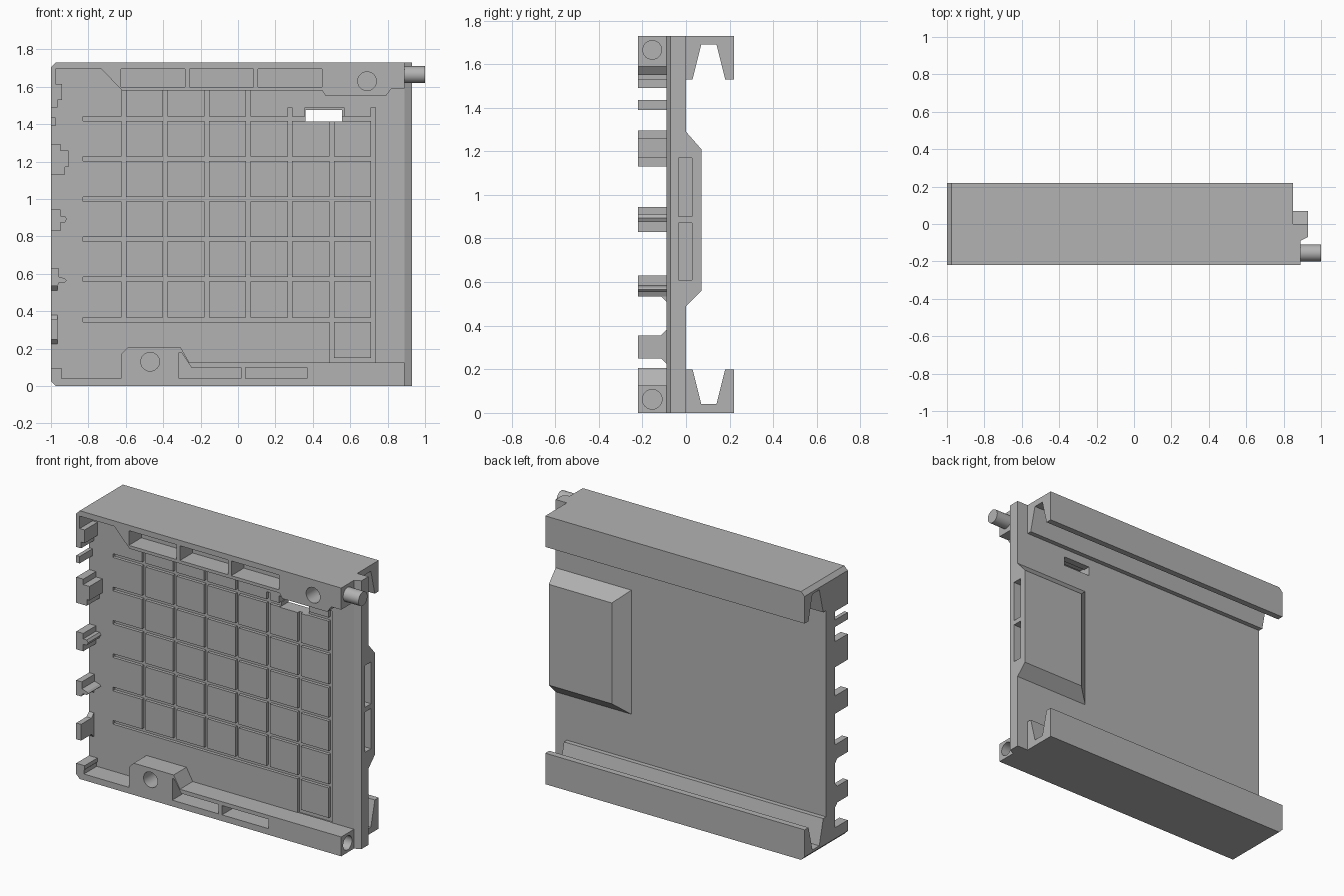
import bpy, bmesh, math
from mathutils import Vector

if "Cube" in bpy.data.objects:
    bpy.data.objects.remove(bpy.data.objects["Cube"])

grey = bpy.data.materials.new("plastic_grey")
grey.use_nodes = True
grey.diffuse_color = (0.45, 0.45, 0.45, 1)
grey.node_tree.nodes["Principled BSDF"].inputs["Base Color"].default_value = (0.45, 0.45, 0.45, 1)

TOP = 1.73
FACE = -0.09    # front of the base plate
FRONT = -0.22   # front of the raised frame
PLACE = {
    "x": lambda a, b, d: Vector((d, a, b)),
    "y": lambda a, b, d: Vector((a, d, b)),
    "z": lambda a, b, d: Vector((a, b, d)),
}


def add_prism(bm, axis, profile, start, end):
    """Extrude a flat profile along an axis."""
    rings = [[bm.verts.new(PLACE[axis](a, b, d)) for a, b in profile] for d in (start, end)]
    faces = [bm.faces.new(rings[0]), bm.faces.new(rings[1][::-1])]
    for i in range(len(profile)):
        j = (i + 1) % len(profile)
        faces.append(bm.faces.new((rings[0][j], rings[0][i], rings[1][i], rings[1][j])))
    bmesh.ops.recalc_face_normals(bm, faces=faces)


def rect(a0, a1, b0, b1):
    return [(a0, b0), (a1, b0), (a1, b1), (a0, b1)]


def circle(a, b, r, n=32):
    return [(a + r * math.cos(math.tau * i / n), b + r * math.sin(math.tau * i / n)) for i in range(n)]


def make(name, *prisms):
    bm = bmesh.new()
    for p in prisms:
        add_prism(bm, *p)
    mesh = bpy.data.meshes.new(name)
    bm.to_mesh(mesh)
    bm.free()
    mesh.materials.append(grey)
    ob = bpy.data.objects.new(name, mesh)
    bpy.context.collection.objects.link(ob)
    return ob


def cut(ob, *prisms):
    """Subtract prisms from a part and bake the result."""
    cutter = make("cutter", *prisms)
    mod = ob.modifiers.new("cut", "BOOLEAN")
    mod.operation, mod.solver, mod.use_self = "DIFFERENCE", "EXACT", True
    mod.object = cutter
    bpy.context.view_layer.update()
    baked = bpy.data.meshes.new_from_object(ob.evaluated_get(bpy.context.evaluated_depsgraph_get()))
    ob.modifiers.clear()
    ob.data = baked
    bpy.data.objects.remove(cutter)


# Base plate with a bevelled right edge
plate = make("base_plate", ("z", [(-1, FACE), (0.89, FACE), (0.93, -0.07), (0.93, 0), (-1, 0)], 0, TOP))
c = 0.025
corners = [("y", [(-1.1, z - s * 0.1), (-1 + c + 0.1, z - s * 0.1), (-1 + c, z), (-1, z + s * c), (-1.1, z + s * c)], -1, 1)
           for z, s in ((0, 1), (TOP, -1))]
cut(plate, *corners)

# Grid of shallow grooves in the plate
w = 0.012
depth = (FACE - 0.05, FACE + 0.02)
columns = [-0.61 + 0.222 * i for i in range(7)]
rows = [0.355 + 0.215 * i for i in range(6)]
tops = [1.6] * 4 + [1.49, 1.43, 1.49]
grooves = [("y", rect(-0.83, columns[6], z - w, z + w), *depth) for z in rows]
for i, x in enumerate(columns):
    grooves.append(("y", rect(x - w, x + w, rows[0] if i < 5 else 0.12, tops[i]), *depth))
grooves.append(("y", rect(columns[5], columns[6], 0.12, 0.15), *depth))
cut(plate, *grooves)

# Window through the plate, with a shallow recess around its top
cut(plate, ("y", rect(0.36, 0.555, 1.415, 1.475), -0.3, 0.1))
cut(plate, ("y", rect(0.355, 0.57, 1.44, 1.487), -0.3, -0.045))

# Raised housing on the back, a bevelled block
housing = make("back_housing", ("x", [(-0.05, 0.49), (0, 0.49), (0.07, 0.56), (0.07, 1.21), (0, 1.29), (-0.05, 1.29)], 0.39, 0.93))
cut(housing, ("z", [(0.3, -0.1), (0.39, -0.1), (0.39, 0), (0.48, 0.07), (0.48, 0.2), (0.3, 0.2)], 0, 2))
slots = [("x", rect(-0.035, 0.028, z0, z1), 0.72, 1.2) for z0, z1 in ((0.61, 0.87), (0.9, 1.17))]
cut(housing, *slots)
cut(plate, *slots)

# Channel rails on the back, mirrored about mid height
lower = [(-0.01, 0), (0.22, 0), (0.22, 0.2), (0.18, 0.2), (0.14, 0.04), (0.07, 0.04), (0.03, 0.2), (-0.01, 0.2)]
for name, profile in (("lower_rail", lower), ("upper_rail", [(y, TOP - z) for y, z in lower])):
    rail = make(name, ("x", profile, -1, 0.85))
    cut(rail, *corners)

BAR = (FRONT, FACE + 0.005)
POCKET = (FRONT - 0.1, FACE - 0.002)

# Upper front bar, joined to the top left hook
upper = make("upper_front_bar", ("y", [
    (-0.975, TOP), (0.89, TOP), (0.89, 1.59), (0.82, 1.59), (0.79, 1.55), (0.47, 1.55), (0.45, 1.58),
    (-0.62, 1.58), (-0.73, 1.695), (-0.975, 1.695), (-0.975, 1.615), (-0.94, 1.615), (-0.94, 1.53),
    (-0.965, 1.53), (-0.965, 1.49), (-1, 1.49), (-1, TOP - c)], *BAR))
cut(upper, *[("y", rect(x, x + 0.342, 1.6, 1.695), *POCKET) for x in (-0.625, -0.26, 0.106)])
cut(upper, ("y", circle(0.69, 1.63, 0.05), *POCKET))

# Lower front bar with pockets, a screw hole and a hinge socket
bar = make("lower_front_bar", ("y", [
    (-0.975, 0), (0.89, 0), (0.89, 0.125), (-0.26, 0.125), (-0.305, 0.205), (-0.59, 0.205), (-0.625, 0.17),
    (-0.625, 0.04), (-0.945, 0.04), (-0.945, 0.065), (-0.94, 0.07), (-0.94, 0.095), (-1, 0.095), (-1, c)], *BAR))
cut(bar,
    ("y", [(-0.315, 0.04), (0.015, 0.04), (0.015, 0.1), (-0.25, 0.1), (-0.302, 0.18), (-0.315, 0.18)], *POCKET),
    ("y", rect(0.04, 0.37, 0.04, 0.1), *POCKET),
    ("y", circle(-0.47, 0.13, 0.05), *POCKET),
    ("x", circle(-0.155, 0.062, 0.045), 0.72, 1))

# Hinge pin at the upper right
pin = make("hinge_pin", ("x", circle(-0.155, 1.665, 0.045), 0.87, 1))

# Row of cable hooks along the left edge
hooks = {
    "slim_hook": rect(-1, -0.975, 1.39, 1.435),
    "wide_hook": [(-1, 1.295), (-0.95, 1.295), (-0.95, 1.26), (-0.905, 1.26), (-0.905, 1.17), (-0.925, 1.17),
                  (-0.925, 1.13), (-1, 1.13)],
    "middle_hook": [(-1, 0.945), (-0.95, 0.945), (-0.95, 0.91), (-0.925, 0.91), (-0.915, 0.895), (-0.925, 0.875),
                    (-0.95, 0.875), (-0.95, 0.83), (-1, 0.83)],
    "lipped_hook": [(-1, 0.63), (-0.96, 0.63), (-0.96, 0.585), (-0.925, 0.575), (-0.915, 0.565), (-0.925, 0.555),
                    (-0.955, 0.555), (-0.965, 0.535), (-1, 0.535)],
    "low_hook": rect(-1, -0.965, 0.25, 0.355),
}
for name, profile in hooks.items():
    make(name, ("y", profile, *BAR))

# Flared feet where the two lowest hooks meet the plate
for name, z, s in (("lipped_hook_foot", 0.535, -1), ("low_hook_top_foot", 0.355, 1), ("low_hook_bottom_foot", 0.25, -1)):
    make(name, ("x", [(-0.115, z), (FACE + 0.005, z + s * 0.03), (FACE + 0.005, z)], -1, -0.965))

# Smooth the round parts, keeping edges sharp
bpy.ops.object.select_all(action="DESELECT")
for ob in (pin, upper, bar):
    ob.select_set(True)
    bpy.context.view_layer.objects.active = ob
bpy.ops.object.shade_smooth_by_angle(angle=math.radians(30))
